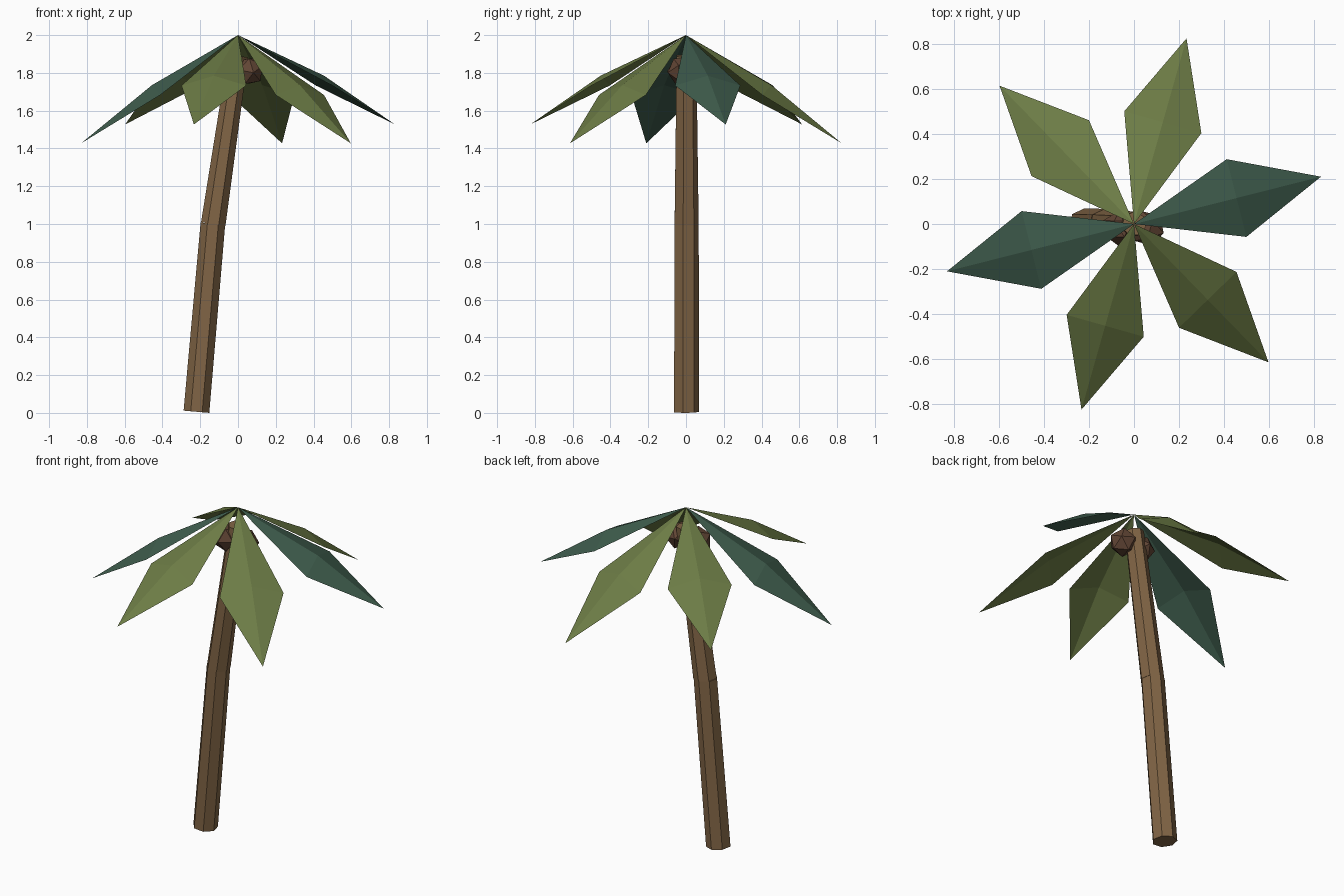
import bpy, bmesh, math
from mathutils import Vector, Matrix

if "Cube" in bpy.data.objects:
    bpy.data.objects.remove(bpy.data.objects["Cube"])


def material(name, rgb):
    m = bpy.data.materials.new(name)
    m.diffuse_color = (*rgb, 1)
    m.use_nodes = True
    m.node_tree.nodes["Principled BSDF"].inputs["Base Color"].default_value = m.diffuse_color
    return m


BARK = material("bark", (0.22, 0.13, 0.06))
SHELL = material("shell", (0.12, 0.06, 0.035))
OLIVE = material("olive_leaf", (0.15, 0.20, 0.06))
TEAL = material("teal_leaf", (0.05, 0.11, 0.075))


def add_object(name, bm, mat):
    mesh = bpy.data.meshes.new(name)
    bm.to_mesh(mesh)
    bm.free()
    mesh.materials.append(mat)
    ob = bpy.data.objects.new(name, mesh)
    bpy.context.collection.objects.link(ob)
    return ob


def trunk_section(name, start, end, r1, r2):
    # seven-sided tapered log leaning in the xz plane
    start, end = Vector(start), Vector(end)
    d = end - start
    bm = bmesh.new()
    bmesh.ops.create_cone(bm, cap_ends=True, segments=7, radius1=r1, radius2=r2, depth=d.length)
    tilt = Matrix.Rotation(math.atan2(d.x, d.z), 4, 'Y')
    bmesh.ops.transform(bm, matrix=Matrix.Translation((start + end) / 2) @ tilt, verts=bm.verts)
    add_object(name, bm, BARK)


def leaf(name, angle, side_z, ridge_z, tip_z, mat):
    # folded diamond sheet with a raised centre ridge
    bm = bmesh.new()
    root, left, right, ridge, tip = [bm.verts.new(p) for p in (
        (0, 0, 2), (0.47, 0.178, side_z), (0.47, -0.178, side_z),
        (0.47, 0, ridge_z), (0.857, 0, tip_z))]
    for f in ((root, ridge, left), (root, right, ridge), (left, ridge, tip), (ridge, right, tip)):
        bm.faces.new(f)
    bmesh.ops.rotate(bm, cent=(0, 0, 0), matrix=Matrix.Rotation(angle, 3, 'Z'), verts=bm.verts)
    add_object(name, bm, mat)


# Trunk in two leaning pieces
trunk_section("lower_trunk", (-0.22, 0, 0.006), (-0.133, 0, 1.002), 0.07, 0.067)
trunk_section("upper_trunk", (-0.131, 0, 1.0), (0, 0, 1.89), 0.067, 0.055)

# Coconuts
for i, x in enumerate((0.06, -0.065)):
    bm = bmesh.new()
    bmesh.ops.create_icosphere(bm, subdivisions=1, radius=0.08)
    bmesh.ops.rotate(bm, cent=(0, 0, 0), matrix=Matrix.Rotation(0.6 + i, 3, 'X'), verts=bm.verts)
    bmesh.ops.translate(bm, vec=(x, -0.02, 1.81), verts=bm.verts)
    add_object(f"coconut_{i + 1}", bm, SHELL)

# Six leaves, alternately higher and lower
for i in range(6):
    drop = 0.05 * (i % 2)
    leaf(f"leaf_{i + 1}", math.radians(14.2 + 60 * i), 1.733 - drop, 1.785 - drop,
         1.527 - 2 * drop, TEAL if i % 3 == 0 else OLIVE)
